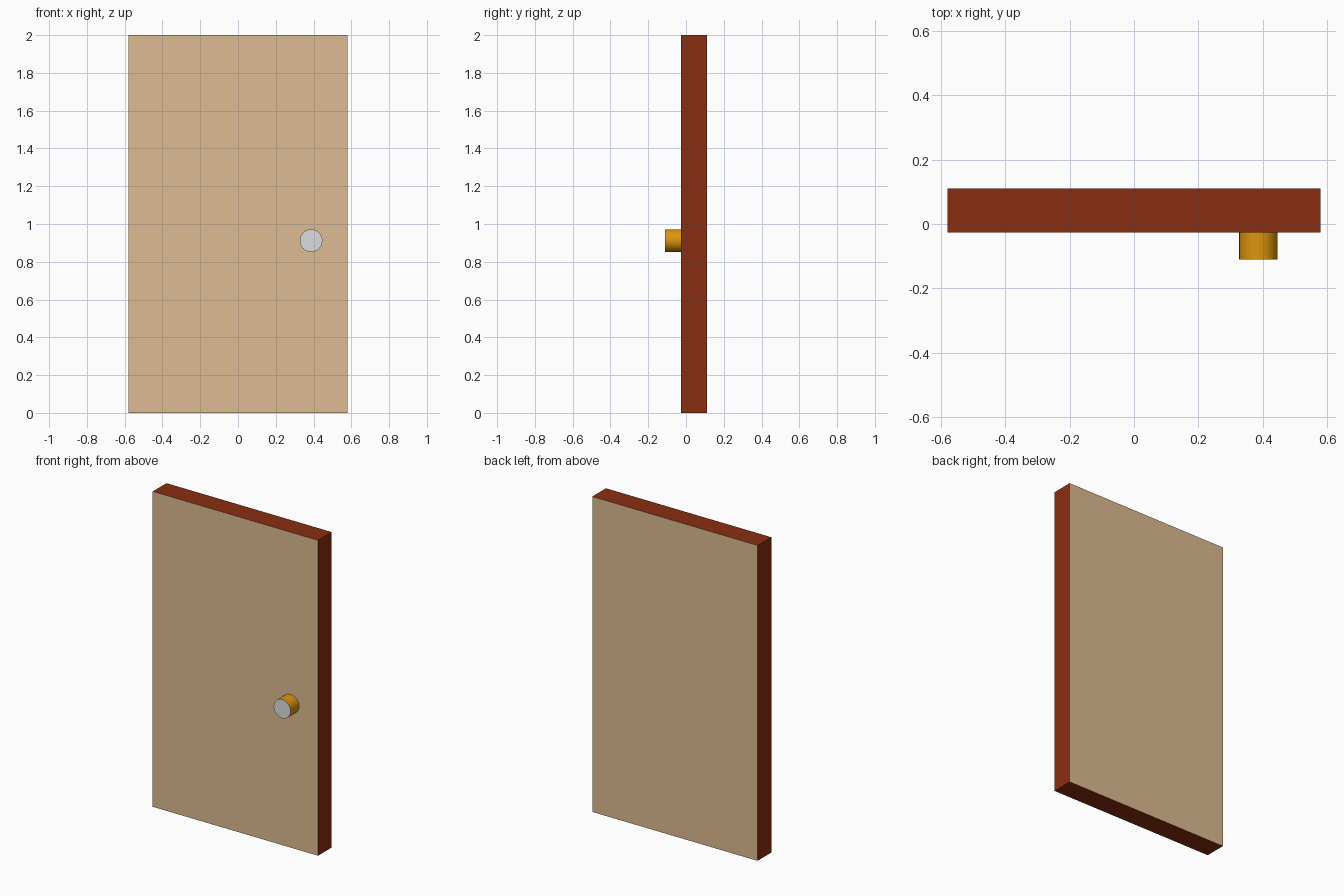
import bpy, bmesh, math
from mathutils import Matrix

if "Cube" in bpy.data.objects:
    bpy.data.objects.remove(bpy.data.objects["Cube"])


def srgb(r, g, b):
    f = lambda c: c / 12.92 if c <= 0.04045 else ((c + 0.055) / 1.055) ** 2.4
    return (f(r / 255), f(g / 255), f(b / 255), 1)


def material(name, rgb):
    m = bpy.data.materials.new(name)
    m.diffuse_color = srgb(*rgb)
    m.use_nodes = True
    m.node_tree.nodes["Principled BSDF"].inputs["Base Color"].default_value = m.diffuse_color
    return m


tan = material("tan_panel", (221, 187, 146))
brown = material("red_brown_edge", (138, 46, 17))
gold = material("gold", (220, 148, 14))
grey = material("light_grey", (220, 220, 220))


def finish(name, bm, side, cap):
    # Faces pointing along y take the cap colour, all others the side colour
    bm.normal_update()
    for f in bm.faces:
        f.material_index = 1 if abs(f.normal.y) > 0.9 else 0
    me = bpy.data.meshes.new(name)
    bm.to_mesh(me)
    bm.free()
    me.materials.append(side)
    me.materials.append(cap)
    ob = bpy.data.objects.new(name, me)
    bpy.context.collection.objects.link(ob)
    return ob


# Door slab
bm = bmesh.new()
bmesh.ops.create_cube(bm, size=1, matrix=Matrix.Translation((0, 0.0425, 1))
                      @ Matrix.Diagonal((1.16, 0.137, 2, 1)))
finish("door_slab", bm, brown, tan)

# Round knob on the front
bm = bmesh.new()
bmesh.ops.create_cone(bm, cap_ends=True, segments=24, radius1=0.06, radius2=0.06, depth=0.085,
                      matrix=Matrix.Translation((0.387, -0.0675, 0.912))
                      @ Matrix.Rotation(math.radians(90), 4, 'X'))
knob = finish("door_knob", bm, gold, grey)
bpy.context.view_layer.objects.active = knob
knob.select_set(True)
bpy.ops.object.shade_smooth_by_angle(angle=math.radians(35))
